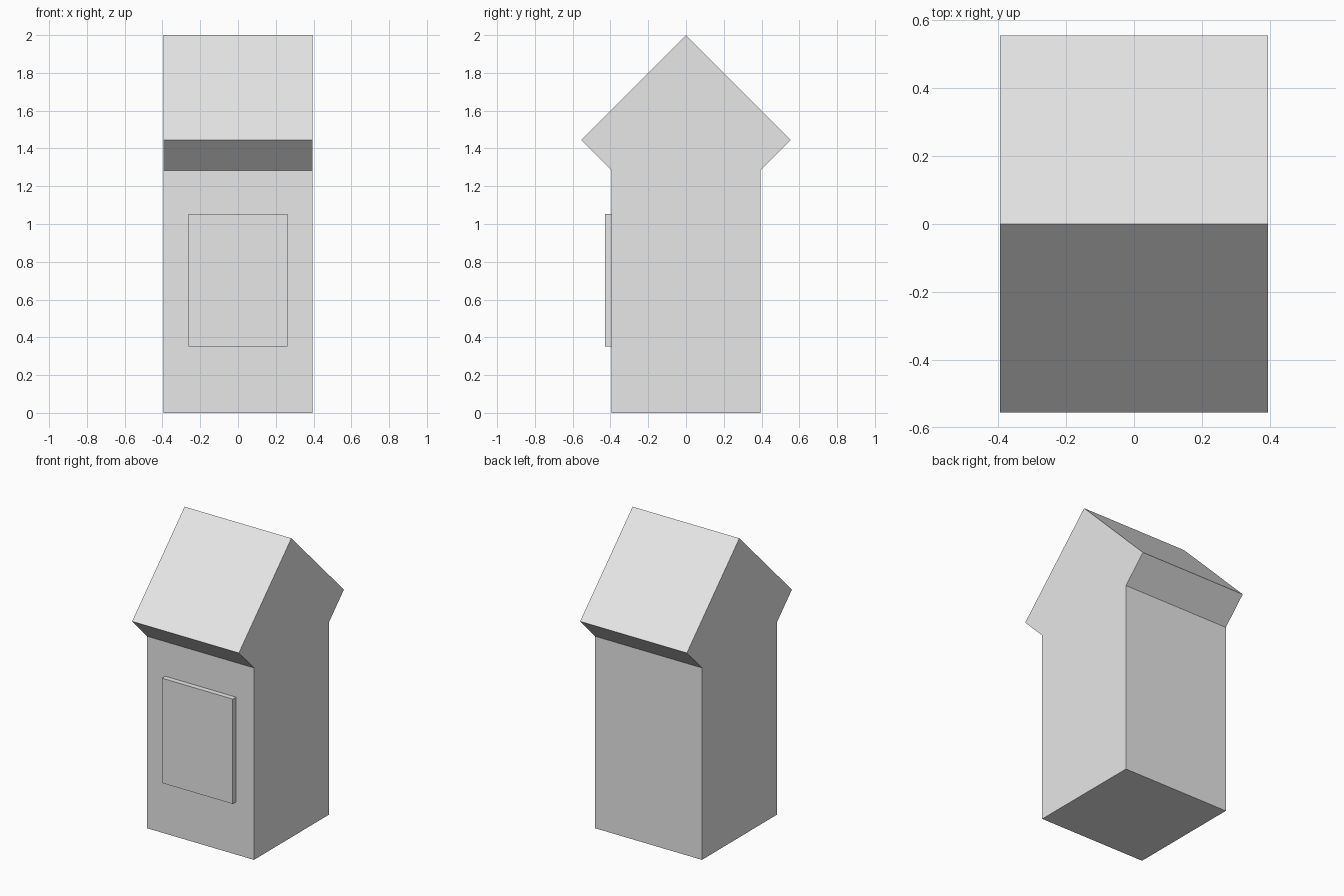
import bpy
import bmesh

cube = bpy.data.objects.get("Cube")
if cube:
    bpy.data.objects.remove(cube, do_unlink=True)

# One plain stone grey
stone = bpy.data.materials.new("warm_grey_stone")
stone.use_nodes = True
grey = (0.8, 0.8, 0.8, 1)
stone.diffuse_color = grey
stone.node_tree.nodes["Principled BSDF"].inputs["Base Color"].default_value = grey


def extrude_profile(name, profile, half_width):
    """Extrude a closed (y, z) outline along x, centred on x = 0."""
    bm = bmesh.new()
    face = bm.faces.new([bm.verts.new((-half_width, y, z)) for y, z in profile])
    result = bmesh.ops.extrude_face_region(bm, geom=[face])
    moved = [v for v in result["geom"] if isinstance(v, bmesh.types.BMVert)]
    bmesh.ops.translate(bm, verts=moved, vec=(2 * half_width, 0, 0))
    bmesh.ops.recalc_face_normals(bm, faces=bm.faces)
    mesh = bpy.data.meshes.new(name)
    bm.to_mesh(mesh)
    bm.free()
    mesh.materials.append(stone)
    obj = bpy.data.objects.new(name, mesh)
    bpy.context.collection.objects.link(obj)
    return obj


# Tower body with flared eaves and gabled top, mirrored front to back
half = [(0.395, 0), (0.395, 1.284), (0.555, 1.445)]
outline = half + [(0, 2)] + [(-y, z) for y, z in reversed(half)]
extrude_profile("gabled_body", outline, 0.395)

# Raised panel on the front wall
panel = [(-0.43, 0.352), (-0.39, 0.352), (-0.39, 1.053), (-0.43, 1.053)]
extrude_profile("front_panel", panel, 0.262)
